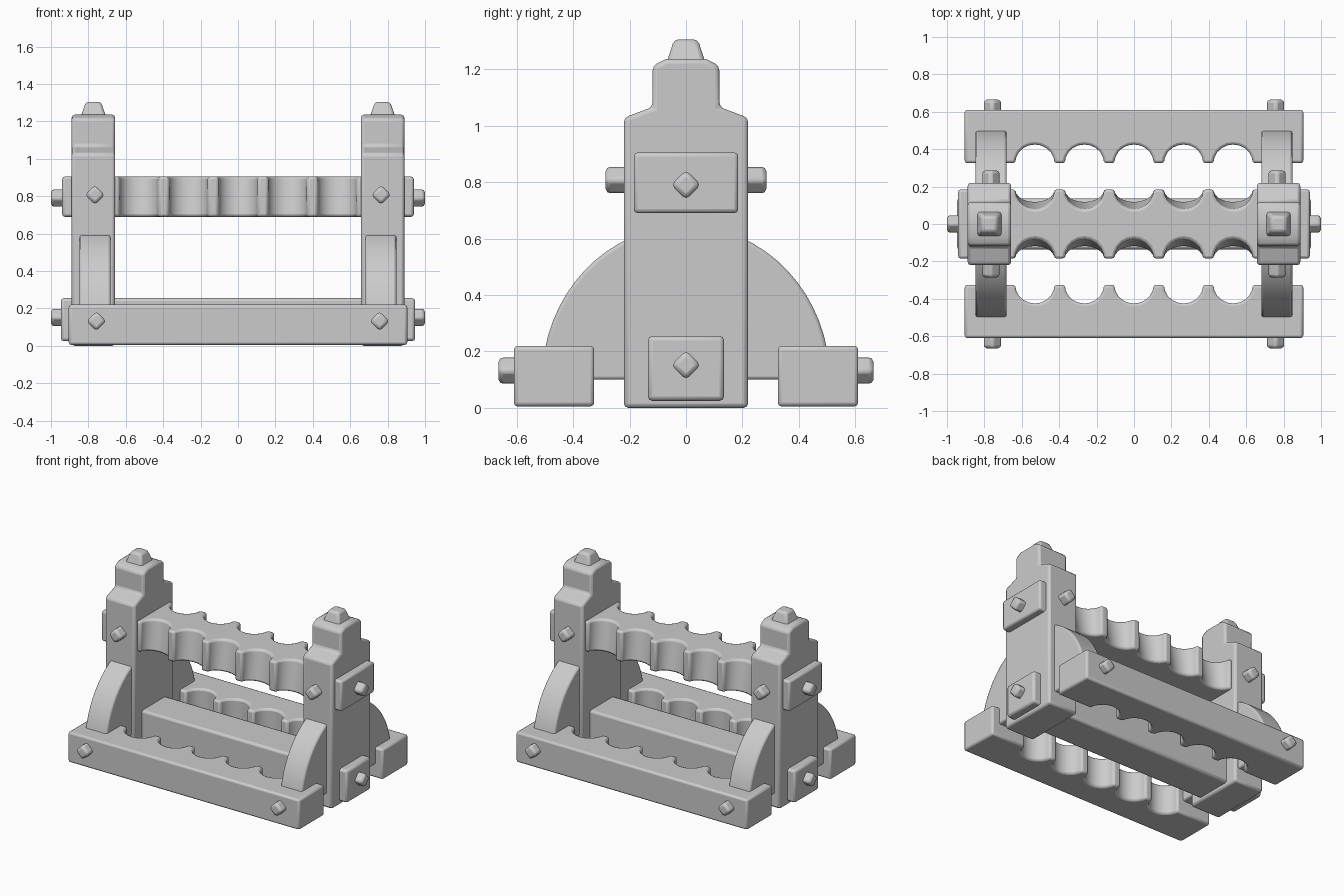
import bpy, bmesh, math
from mathutils import Matrix

cube = bpy.data.objects.get("Cube")
if cube:
    bpy.data.objects.remove(cube, do_unlink=True)

GREY = (0.6, 0.6, 0.6, 1)
mat = bpy.data.materials.new("plain_grey")
mat.use_nodes = True
mat.diffuse_color = GREY
mat.node_tree.nodes["Principled BSDF"].inputs["Base Color"].default_value = GREY


def finish(bm, name, bevel):
    """Turn a bmesh into a bevelled object with smooth shading."""
    bmesh.ops.recalc_face_normals(bm, faces=bm.faces)
    me = bpy.data.meshes.new(name)
    bm.to_mesh(me)
    bm.free()
    me.materials.append(mat)
    ob = bpy.data.objects.new(name, me)
    bpy.context.collection.objects.link(ob)
    if bevel:
        mod = ob.modifiers.new("soft_edges", 'BEVEL')
        mod.width = bevel
        mod.segments = 2
        mod.limit_method = 'ANGLE'
        mod.angle_limit = math.radians(28)
    bpy.ops.object.select_all(action='DESELECT')
    ob.select_set(True)
    bpy.context.view_layer.objects.active = ob
    bpy.ops.object.shade_smooth_by_angle(angle=math.radians(35))
    return ob


def loft(name, lower, upper, bevel):
    """Join two matching outlines into a solid."""
    bm = bmesh.new()
    a = [bm.verts.new(p) for p in lower]
    b = [bm.verts.new(p) for p in upper]
    n = len(a)
    bm.faces.new(a)
    bm.faces.new(b)
    for i in range(n):
        j = (i + 1) % n
        bm.faces.new((a[i], a[j], b[j], b[i]))
    return finish(bm, name, bevel)


def slab(name, profile, x, half, bevel):
    """Extrude a (y, z) profile along x."""
    return loft(name, [(x - half, y, z) for y, z in profile],
                [(x + half, y, z) for y, z in profile], bevel)


def block(name, x, y, z, bevel):
    """Box from (min, max) ranges."""
    corners = [(x[0], y[0]), (x[1], y[0]), (x[1], y[1]), (x[0], y[1])]
    return loft(name, [(*c, z[0]) for c in corners],
                [(*c, z[1]) for c in corners], bevel)


def scallops(edge, depth, half=0.105, steps=10):
    """Row of five round notches along x; positive depth cuts towards +y."""
    pts = []
    for k in range(-2, 3):
        for i in range(steps + 1):
            t = math.pi * i / steps
            pts.append((k * 0.265 - half * math.cos(t),
                        edge + depth * math.sin(t)))
    return pts


def peg(name, centre, length, axis):
    """Square peg turned on its corner, running along the x or y axis."""
    bm = bmesh.new()
    bmesh.ops.create_cone(bm, cap_ends=True, segments=4,
                          radius1=0.053, radius2=0.053, depth=length)
    turn = (Matrix.Rotation(math.pi / 2, 4, 'Y') if axis == 'X'
            else Matrix.Rotation(math.pi / 2, 4, 'X'))
    bmesh.ops.transform(bm, matrix=Matrix.Translation(centre) @ turn, verts=bm.verts)
    return finish(bm, name, 0.017)


# Base rails with notches on the inner side
for tag, s in (("front", -1), ("back", 1)):
    outline = [(-0.905, 0.325)] + scallops(0.325, 0.1)
    outline += [(0.905, 0.325), (0.905, 0.61), (-0.905, 0.61)]
    loft(tag + "_rail", [(x, s * y, 0.005) for x, y in outline],
         [(x, s * y, 0.22) for x, y in outline], 0.014)

# Upper beam, notched on both sides, notches deeper at the top
def beam_outline(depth, z):
    near = [(-0.94, -0.185)] + scallops(-0.185, depth) + [(0.94, -0.185)]
    return [(x, y, z) for x, y in near] + [(-x, -y, z) for x, y in near]


loft("upper_beam", beam_outline(0.065, 0.69), beam_outline(0.107, 0.905), 0.014)

# Lower cross beam
block("lower_beam", (-0.947, 0.947), (-0.135, 0.135), (0.025, 0.255), 0.016)

# Uprights with shoulders, finials, braces and pegs
half_post = [(0.22, 0), (0.22, 1.028), (0.118, 1.066), (0.118, 1.212), (0.07, 1.236)]
post_profile = half_post + [(-y, z) for y, z in reversed(half_post)]
brace_profile = [(0.51 * math.cos(math.pi * i / 32), 0.1 + 0.545 * math.sin(math.pi * i / 32))
                 for i in range(33)]
for side, s in (("left", 1), ("right", -1)):
    x = s * 0.773
    slab(side + "_post", post_profile, x, 0.116, 0.016)
    slab(side + "_brace", brace_profile, s * 0.764, 0.083, 0.012)

    def square(r, q, z):
        return [(x + a * r, b * q, z) for a, b in ((-1, -1), (1, -1), (1, 1), (-1, 1))]
    loft(side + "_finial", square(0.07, 0.07, 1.22), square(0.04, 0.042, 1.305), 0.015)

    peg(side + "_upper_beam_peg", (s * 0.95, 0, 0.79), 0.1, 'X')
    peg(side + "_lower_beam_peg", (s * 0.95, 0, 0.152), 0.1, 'X')
    peg(side + "_post_peg", (s * 0.765, 0, 0.807), 0.572, 'Y')
    for tag, d in (("front", -1), ("back", 1)):
        peg(side + "_" + tag + "_rail_peg", (s * 0.757, d * 0.615, 0.132), 0.1, 'Y')
